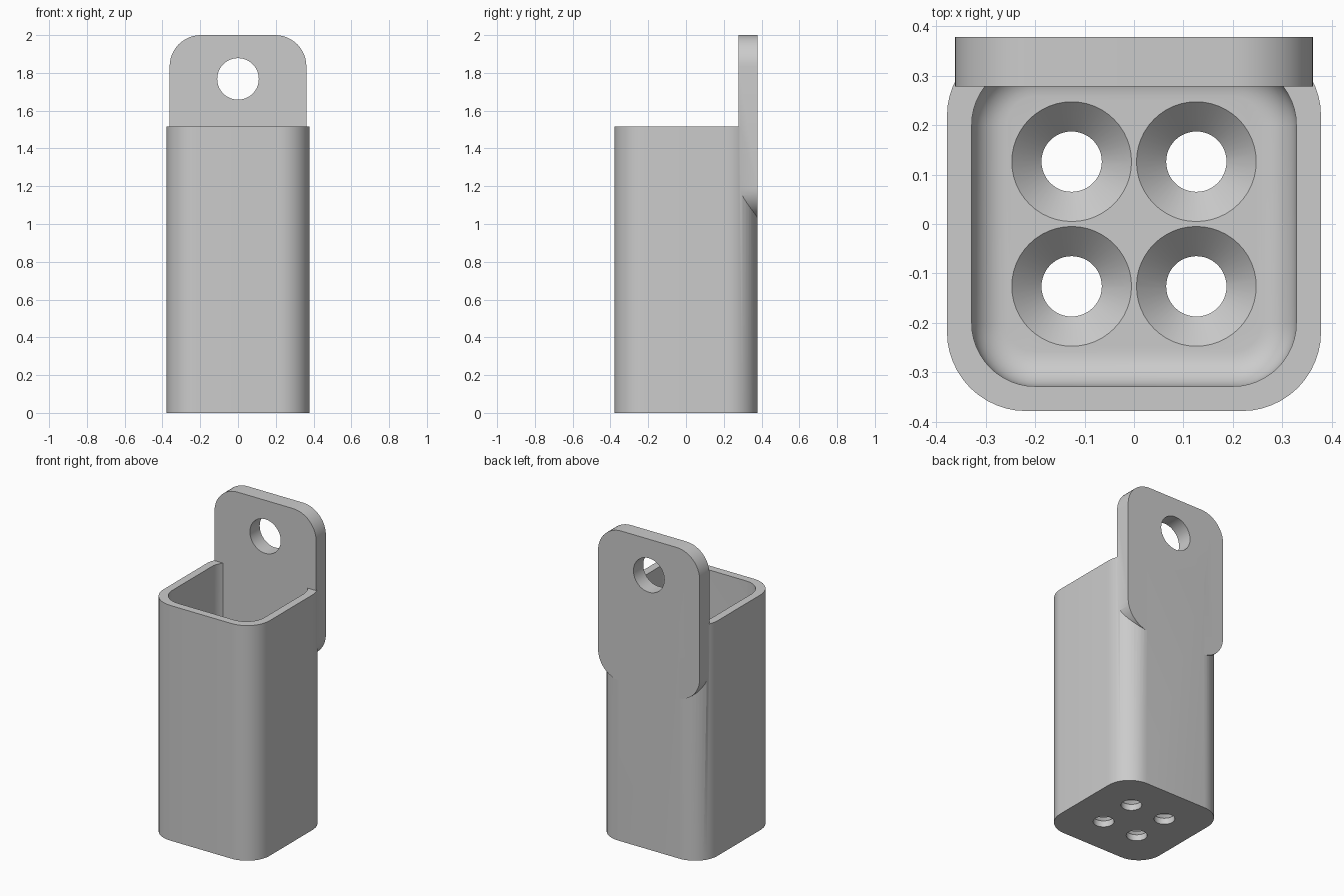
import bpy, bmesh, math
from mathutils import Matrix

cube = bpy.data.objects.get("Cube")
if cube:
    bpy.data.objects.remove(cube, do_unlink=True)

grey = bpy.data.materials.new("plain grey")
grey.use_nodes = True
color = (0.6, 0.6, 0.6, 1)
grey.diffuse_color = color
grey.node_tree.nodes["Principled BSDF"].inputs["Base Color"].default_value = color


def rounded_rect(hx, hy, r, z, steps=12):
    """Loop of points around a rounded rectangle."""
    pts = []
    for k, (sx, sy) in enumerate([(1, 1), (-1, 1), (-1, -1), (1, -1)]):
        for i in range(steps + 1):
            a = math.pi / 2 * (k + i / steps)
            pts.append((sx * (hx - r) + r * math.cos(a),
                        sy * (hy - r) + r * math.sin(a), z))
    return pts


def circle(r, z, steps=48):
    return [(r * math.cos(2 * math.pi * i / steps),
             r * math.sin(2 * math.pi * i / steps), z) for i in range(steps)]


def loft(name, loops, matrix=Matrix()):
    """Skin a stack of loops and cap both ends."""
    bm = bmesh.new()
    rings = [[bm.verts.new(p) for p in loop] for loop in loops]
    for a, b in zip(rings, rings[1:]):
        for i in range(len(a)):
            j = (i + 1) % len(a)
            bm.faces.new((a[i], a[j], b[j], b[i]))
    bm.faces.new(rings[0])
    bm.faces.new(rings[-1])
    bm.transform(matrix)
    bmesh.ops.recalc_face_normals(bm, faces=bm.faces)
    mesh = bpy.data.meshes.new(name)
    bm.to_mesh(mesh)
    bm.free()
    mesh.materials.append(grey)
    ob = bpy.data.objects.new(name, mesh)
    bpy.context.collection.objects.link(ob)
    return ob


def boolean(target, tool, operation):
    """Apply a boolean and discard the tool object."""
    bpy.ops.object.select_all(action='DESELECT')
    bpy.context.view_layer.objects.active = target
    target.select_set(True)
    mod = target.modifiers.new(operation.lower(), 'BOOLEAN')
    mod.operation = operation
    mod.solver = 'EXACT'
    mod.object = tool
    bpy.ops.object.modifier_apply(modifier=mod.name)
    bpy.data.objects.remove(tool, do_unlink=True)


# Cup: outer wall, rim, inner wall, then a filleted floor
HALF, INNER, RIM, FLOOR, FILLET = 0.378, 0.328, 1.515, 0.1, 0.07
loops = [rounded_rect(HALF, HALF, 0.16, z) for z in (0, RIM)]
loops.append(rounded_rect(INNER, INNER, 0.128, RIM))
for i in range(9):
    a = math.pi / 2 * i / 8
    d = FILLET * (1 - math.cos(a))
    loops.append(rounded_rect(INNER - d, INNER - d, 0.128 - d,
                              FLOOR + FILLET * (1 - math.sin(a))))
holder = loft("holder", loops)

# Hanging plate at the back, with rounded corners and a hole
upright = Matrix.Rotation(math.pi / 2, 4, 'X')
place = Matrix.Translation((0, HALF, 1.515)) @ upright
plate = loft("hanging_plate",
             [rounded_rect(0.362, 0.485, 0.165, z) for z in (0, 0.1)], place)
boolean(holder, plate, 'UNION')
place = Matrix.Translation((0, HALF, 1.768)) @ upright
boolean(holder, loft("plate_hole", [circle(0.11, z) for z in (-0.1, 0.2)], place),
        'DIFFERENCE')

# Four countersunk drain holes
for sx in (-1, 1):
    for sy in (-1, 1):
        drain = loft("drain_hole",
                     [circle(0.061, -0.1), circle(0.061, 0.04),
                      circle(0.121, FLOOR), circle(0.122, FLOOR + 0.001)],
                     Matrix.Translation((sx * 0.126, sy * 0.126, 0)))
        boolean(holder, drain, 'DIFFERENCE')

bpy.ops.object.shade_smooth_by_angle(angle=math.radians(30))
